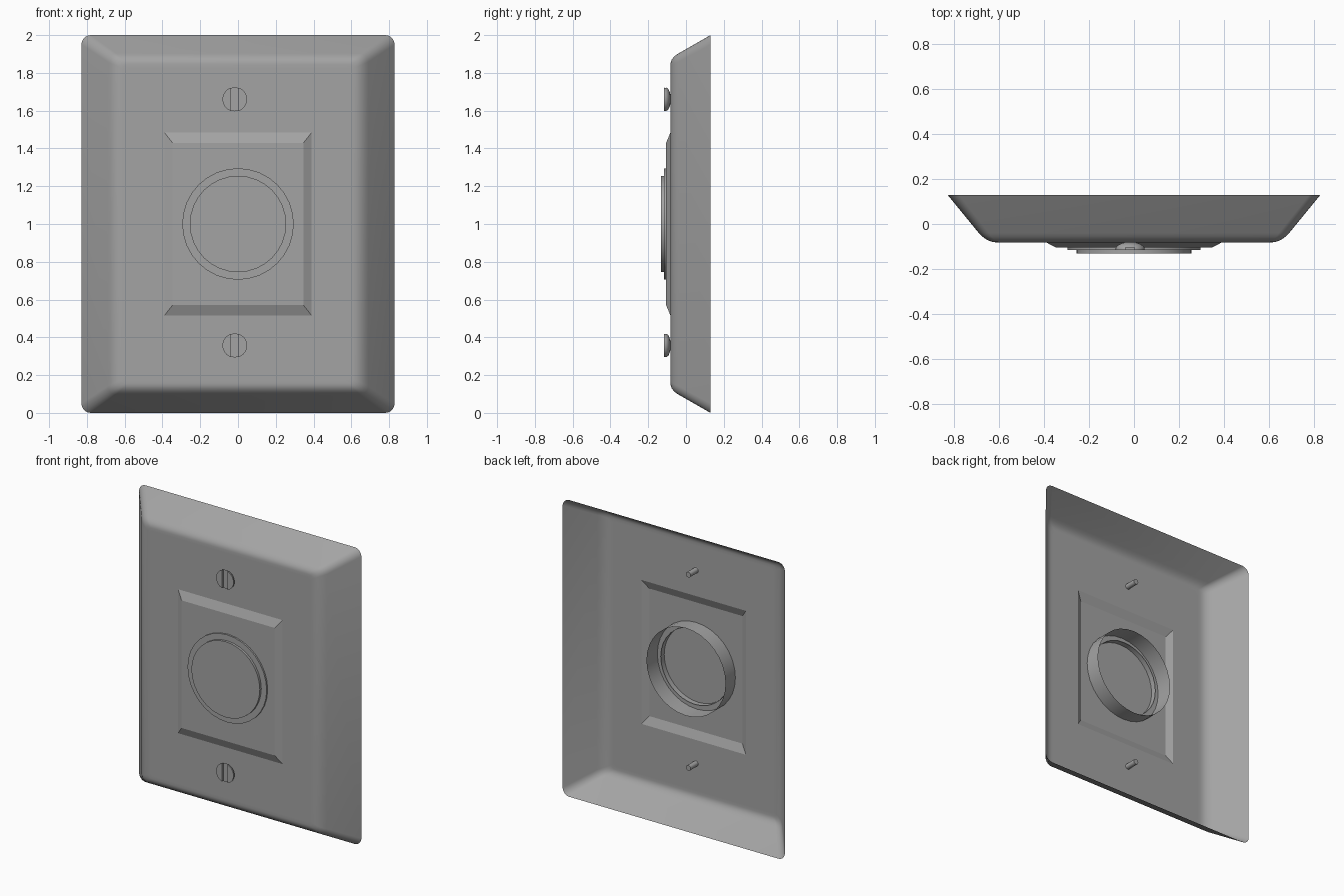
import bpy, bmesh
from math import sin, cos, pi, radians
from mathutils import Matrix, Vector

old = bpy.data.objects.get("Cube")
if old:
    bpy.data.objects.remove(old, do_unlink=True)

GREY = (0.37, 0.37, 0.37, 1)
mat = bpy.data.materials.new("plain grey")
mat.use_nodes = True
mat.diffuse_color = GREY
mat.node_tree.nodes["Principled BSDF"].inputs["Base Color"].default_value = GREY

MID = 1.0          # height of the plate centre
FACE = -0.082      # depth of the plate's front face
PANEL = -0.105     # depth of the raised panel's face
SEGS = 32


def finish(bm, name, smooth=None):
    bmesh.ops.recalc_face_normals(bm, faces=bm.faces)
    mesh = bpy.data.meshes.new(name)
    bm.to_mesh(mesh)
    bm.free()
    mesh.materials.append(mat)
    ob = bpy.data.objects.new(name, mesh)
    bpy.context.collection.objects.link(ob)
    if smooth:
        bpy.ops.object.select_all(action="DESELECT")
        ob.select_set(True)
        bpy.context.view_layer.objects.active = ob
        bpy.ops.object.shade_smooth_by_angle(angle=radians(smooth))
    return ob


def loop(bm, points):
    return [bm.verts.new(p) for p in points]


def loft(bm, a, b):
    n = len(a)
    for i in range(n):
        bm.faces.new((a[i], a[(i + 1) % n], b[(i + 1) % n], b[i]))


def edges_of(bm, ring):
    found = []
    for i, v in enumerate(ring):
        pair = (v, ring[(i + 1) % len(ring)])
        found.append(bm.edges.get(pair) or bm.edges.new(pair))
    return found


def fill_between(bm, outer, inner):
    bmesh.ops.triangle_fill(bm, use_beauty=True, normal=(0, -1, 0),
                            edges=edges_of(bm, outer) + edges_of(bm, inner))


def rectangle(hx, hz, y):
    return [(sx * hx, y, MID + sz * hz) for sx, sz in ((1, 1), (-1, 1), (-1, -1), (1, -1))]


def rounded(hx, hz, y, r, steps=5):
    pts = []
    for k, (sx, sz) in enumerate(((1, 1), (-1, 1), (-1, -1), (1, -1))):
        for i in range(steps + 1):
            a = (k + i / steps) * pi / 2
            pts.append((sx * (hx - r) + r * cos(a), y, MID + sz * (hz - r) + r * sin(a)))
    return pts


def circle(r, y, x=0, z=MID):
    return [(x + r * cos(2 * pi * i / SEGS), y, z + r * sin(2 * pi * i / SEGS))
            for i in range(SEGS)]


def turned(bm, profile, x=0, z=MID, cap_start=False, cap_end=False):
    """Revolve (radius, depth) pairs about an axis along y."""
    rings = [loop(bm, circle(r, y, x, z)) for r, y in profile]
    for a, b in zip(rings, rings[1:]):
        loft(bm, a, b)
    if cap_start:
        bm.faces.new(rings[0])
    if cap_end:
        bm.faces.new(rings[-1])


# Wall plate: open-backed shell with sloped sides and a soft front edge
bm = bmesh.new()
start, bend, end = Vector((0.69, 0.903, -0.04)), Vector((0.652, 0.878, FACE)), Vector((0.61, 0.845, FACE))
rings = [loop(bm, rounded(0.829, 1.0, 0.13, 0.05))]
for i in range(6):
    t = i / 5
    hx, hz, y = start * (1 - t) ** 2 + bend * 2 * t * (1 - t) + end * t * t
    rings.append(loop(bm, rounded(hx, hz, y, 0.045 - 0.02 * t)))
rings.append(loop(bm, rounded(0.59, 0.825, FACE, 0.02)))
for a, b in zip(rings, rings[1:]):
    loft(bm, a, b)
fill_between(bm, rings[-1], loop(bm, rectangle(0.39, 0.485, FACE)))
finish(bm, "wall_plate", 40)

# Raised panel with bevelled sides and a round opening
bm = bmesh.new()
outer = loop(bm, rectangle(0.39, 0.485, FACE))
inner = loop(bm, rectangle(0.347, 0.43, PANEL))
loft(bm, outer, inner)
fill_between(bm, inner, loop(bm, circle(0.295, PANEL)))
finish(bm, "raised_panel")

# Button collar, open at the back, and the button cap inside it
bm = bmesh.new()
turned(bm, [(0.295, 0.0), (0.295, -0.116), (0.255, -0.116)])
finish(bm, "button_collar", 30)
bm = bmesh.new()
turned(bm, [(0.255, -0.095), (0.255, -0.132)], cap_end=True)
finish(bm, "button_cap", 30)

# Slotted screws: flat face, rounded underside, short shank behind the plate
SCREW_X = -0.017
for name, z in (("upper_screw", 1.66), ("lower_screw", 0.357)):
    bm = bmesh.new()
    turned(bm, [(0.065, -0.116), (0.064, -0.105), (0.055, -0.094), (0.038, -0.086),
                (0.018, -0.081), (0.018, 0.0)], SCREW_X, z, True, True)
    screw = finish(bm, name)
    bm = bmesh.new()
    bmesh.ops.create_cube(bm, size=1, matrix=Matrix.Translation((SCREW_X, -0.12, z))
                          @ Matrix.Diagonal((0.04, 0.032, 0.2, 1)))
    cutter = finish(bm, "slot_cutter")
    cutter.hide_render = True
    mod = screw.modifiers.new("slot", "BOOLEAN")
    mod.operation = "DIFFERENCE"
    mod.object = cutter
    bpy.ops.object.select_all(action="DESELECT")
    screw.select_set(True)
    bpy.context.view_layer.objects.active = screw
    bpy.ops.object.modifier_apply(modifier="slot")
    bpy.data.objects.remove(cutter, do_unlink=True)
    bpy.ops.object.shade_smooth_by_angle(angle=radians(35))
